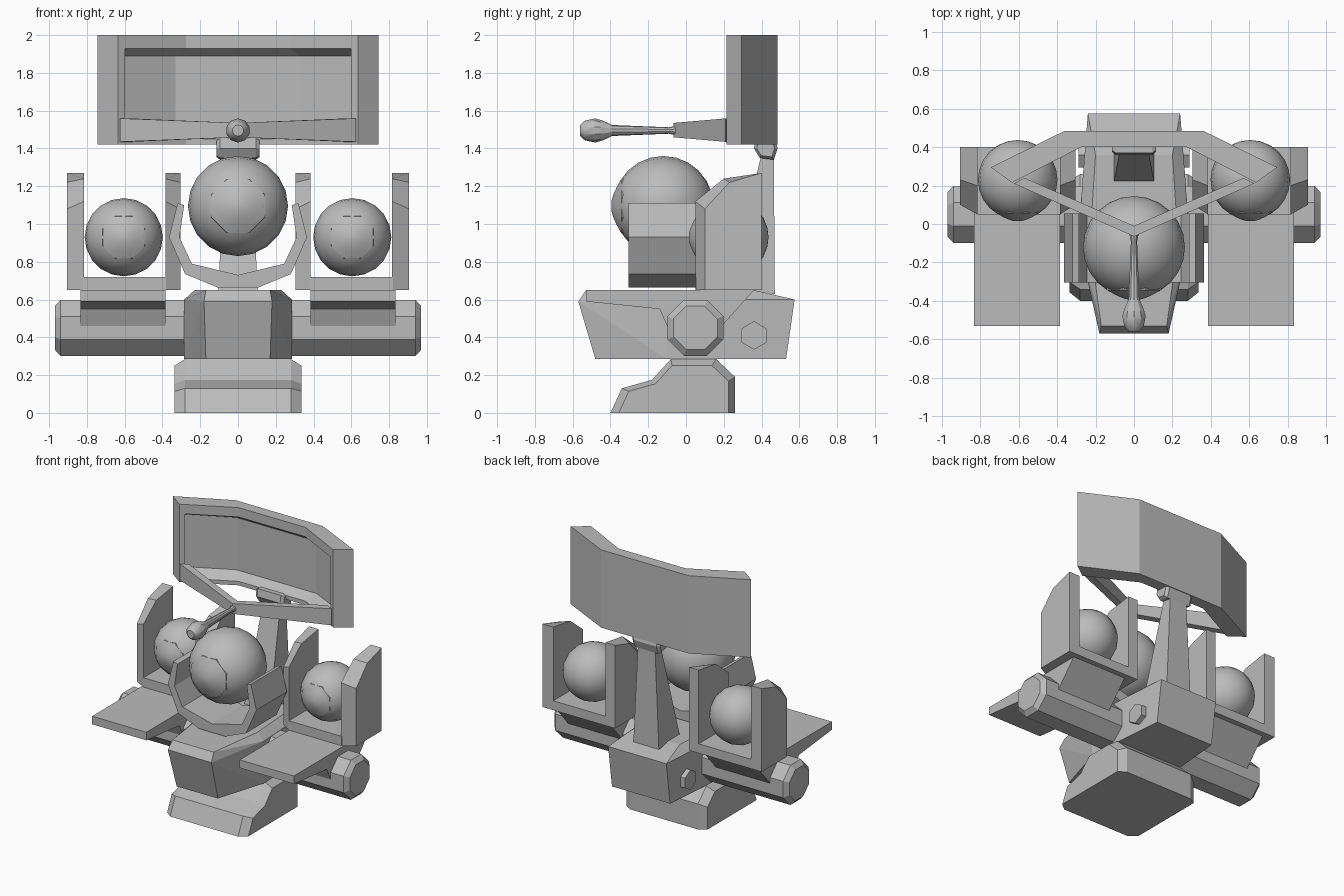
import bpy, bmesh, math
from mathutils import Matrix, Vector

cube = bpy.data.objects.get("Cube")
if cube:
    bpy.data.objects.remove(cube, do_unlink=True)

grey = bpy.data.materials.new("plain_grey")
grey.use_nodes = True
grey.diffuse_color = (0.5, 0.5, 0.5, 1)
grey.node_tree.nodes["Principled BSDF"].inputs["Base Color"].default_value = (0.5, 0.5, 0.5, 1)


def finish(name, bm, smooth=False):
    bmesh.ops.recalc_face_normals(bm, faces=bm.faces)
    mesh = bpy.data.meshes.new(name)
    bm.to_mesh(mesh)
    bm.free()
    mesh.materials.append(grey)
    ob = bpy.data.objects.new(name, mesh)
    bpy.context.collection.objects.link(ob)
    if smooth:
        bpy.ops.object.select_all(action='DESELECT')
        ob.select_set(True)
        bpy.context.view_layer.objects.active = ob
        bpy.ops.object.shade_smooth_by_angle(angle=math.radians(30))
    return ob


def hull(name, pts):
    """Convex block around the given points."""
    bm = bmesh.new()
    for p in pts:
        bm.verts.new(p)
    bmesh.ops.convex_hull(bm, input=bm.verts)
    bmesh.ops.dissolve_limit(bm, angle_limit=0.02, verts=bm.verts, edges=bm.edges)
    return finish(name, bm)


def both(pts):
    return [(s * x, y, z) for x, y, z in pts for s in (-1, 1)]


def loft(name, sections, smooth=False):
    """Skin closed rings of equal length and cap both ends."""
    bm = bmesh.new()
    rings = [[bm.verts.new(p) for p in sec] for sec in sections]
    n = len(rings[0])
    for a, b in zip(rings, rings[1:]):
        for i in range(n):
            j = (i + 1) % n
            bm.faces.new((a[i], a[j], b[j], b[i]))
    bm.faces.new(rings[0])
    bm.faces.new(rings[-1])
    return finish(name, bm, smooth)


def lathe(name, profile, centre, sides, axis='Y', smooth=False):
    """Turn (offset, radius) pairs around an axis through centre."""
    sections = []
    for d, r in profile:
        ring = []
        for i in range(sides):
            a = 2 * math.pi * (i + 0.5) / sides
            u, v = r * math.cos(a), r * math.sin(a)
            p = Vector((u, d, v)) if axis == 'Y' else Vector((d, u, v))
            ring.append(p + Vector(centre))
        sections.append(ring)
    return loft(name, sections, smooth)


def eye(name, centre, r):
    """Ball with a stepped eight-sided lens on its front."""
    bm = bmesh.new()
    bmesh.ops.create_uvsphere(bm, u_segments=20, v_segments=12, radius=r)
    bmesh.ops.transform(bm, matrix=Matrix.Translation(centre) @ Matrix.Rotation(math.pi / 2, 4, 'X'),
                        verts=bm.verts)
    finish(name + "_ball", bm, True)
    steps = [(-0.7, 0.59), (-0.84, 0.58), (-0.93, 0.41), (-0.99, 0.27), (-1.04, 0.1)]
    lathe(name + "_lens", [(d * r, q * r) for d, q in steps], centre, 8, smooth=True)


# Foot with chamfered sides
foot = [(-.40, 0), (-.34, .13), (-.18, .175), (-.08, .285), (.16, .285), (.26, .19), (.26, 0)]
loft("foot", [[(x, (y + .03) * k - .03, z * k) for y, z in foot]
              for x, k in ((-.335, .88), (-.28, 1), (.28, 1), (.335, .88))])

# Central body
hull("body", both([
    (.17, -.48, .285), (.18, -.57, .59), (.17, -.53, .65),
    (.285, -.10, .285), (.285, -.10, .6), (.23, -.10, .65),
    (.27, .20, .285), (.27, .20, .6), (.20, .36, .65),
    (.24, .53, .285), (.24, .575, .6)]))

# Cross bar and rear pin
lathe("cross_bar", [(-.97, .125), (-.94, .16), (.94, .16), (.97, .125)], (0, .05, .45), 8, 'X')
lathe("rear_pin", [(-.29, .075), (.29, .075)], (0, .36, .41), 6, 'X')

# Side stations: shelf, bracket and ball
shelf = [(-.53, .65), (-.53, .59), (-.14, .55), (-.10, .46), (.19, .46), (.36, .65)]
wall_in = [(.05, .65), (.05, 1.12), (.20, 1.24), (.40, 1.27), (.40, .65)]
wall_out = [(.10, .65), (.10, 1.08), (.23, 1.22), (.40, 1.27), (.40, .65)]
for side, s in (("right", -1), ("left", 1)):
    loft(side + "_shelf", [[(s * x, y, z) for y, z in shelf] for x in (.385, .833)])
    for part, x0, x1 in (("inner", .385, .305), ("outer", .815, .905)):
        loft(side + "_" + part + "_wall", [[(s * x0, y, z) for y, z in wall_in],
                                           [(s * x1, y, z) for y, z in wall_out]])
    hull(side + "_bracket_floor", [(s * x, y, z) for x in (.38, .82)
                                   for y in (.05, .40) for z in (.65, .72)])
    eye(side + "_eye", (s * .605, .23, .93), .207)

# Centre ball in its yoke
eye("centre_eye", (0, -.12, 1.095), .265)
half = [(.11, .665), (.28, .735), (.365, .93), (.32, 1.11), (.285, 1.1),
        (.31, .93), (.245, .79), (0, .73)]
yoke = half + [(-x, z) for x, z in reversed(half[:-1])]
loft("yoke", [[(x, y, z) for x, z in yoke] for y in (-.305, .055)])

# Mast and clamp
hull("mast", both([(.105, .22, .63), (.105, .47, .63), (.07, .40, 1.37), (.07, .465, 1.37)]))
clamp = [(.37, 1.455), (.36, 1.40), (.39, 1.35), (.465, 1.34), (.485, 1.40), (.47, 1.455)]
loft("clamp", [[(x, .42 + (y - .42) * k, 1.4 + (z - 1.4) * k) for y, z in clamp]
               for x, k in ((-.115, .75), (-.095, 1), (.095, 1), (.115, .75))])

# Curved dish: tray section swept along a bent plan
back = [Vector(p) for p in ((-.745, .295), (-.36, .485), (.36, .485), (.745, .295))]
front = [Vector(p) for p in ((-.635, .215), (-.275, .40), (.275, .40), (.635, .215))]
tray = [(0, 1.42), (0, 2), (1, 2), (1, 1.93), (.35, 1.89), (.35, 1.50), (1, 1.45), (1, 1.42)]
loft("dish", [[(*b.lerp(f, t), z) for t, z in tray] for b, f in zip(back, front)])
for side, s in (("right", -1), ("left", 1)):
    b, f = back[3], front[3]
    b2, f2 = b.lerp(back[2], .1), f.lerp(front[2], .1)
    hull(side + "_dish_rim", [(s * p.x, p.y, z) for p in (b, f, b2, f2) for z in (1.42, 2)])
    # Arms carrying the feed
    hull(side + "_feed_arm", [(s * x, y, z) for x, y, h in (
        (.625, .21, .062), (.57, .24, .062), (0, -.065, .038), (0, -.01, .038))
        for z in (1.497 - h, 1.497 + h)])

# Feed rod with rounded tip
lathe("feed_rod", [(-.56, .03), (-.535, .052), (-.48, .064), (-.44, .052), (-.39, .029),
                   (-.09, .017), (-.03, .03)], (0, 0, 1.495), 10, smooth=True)
